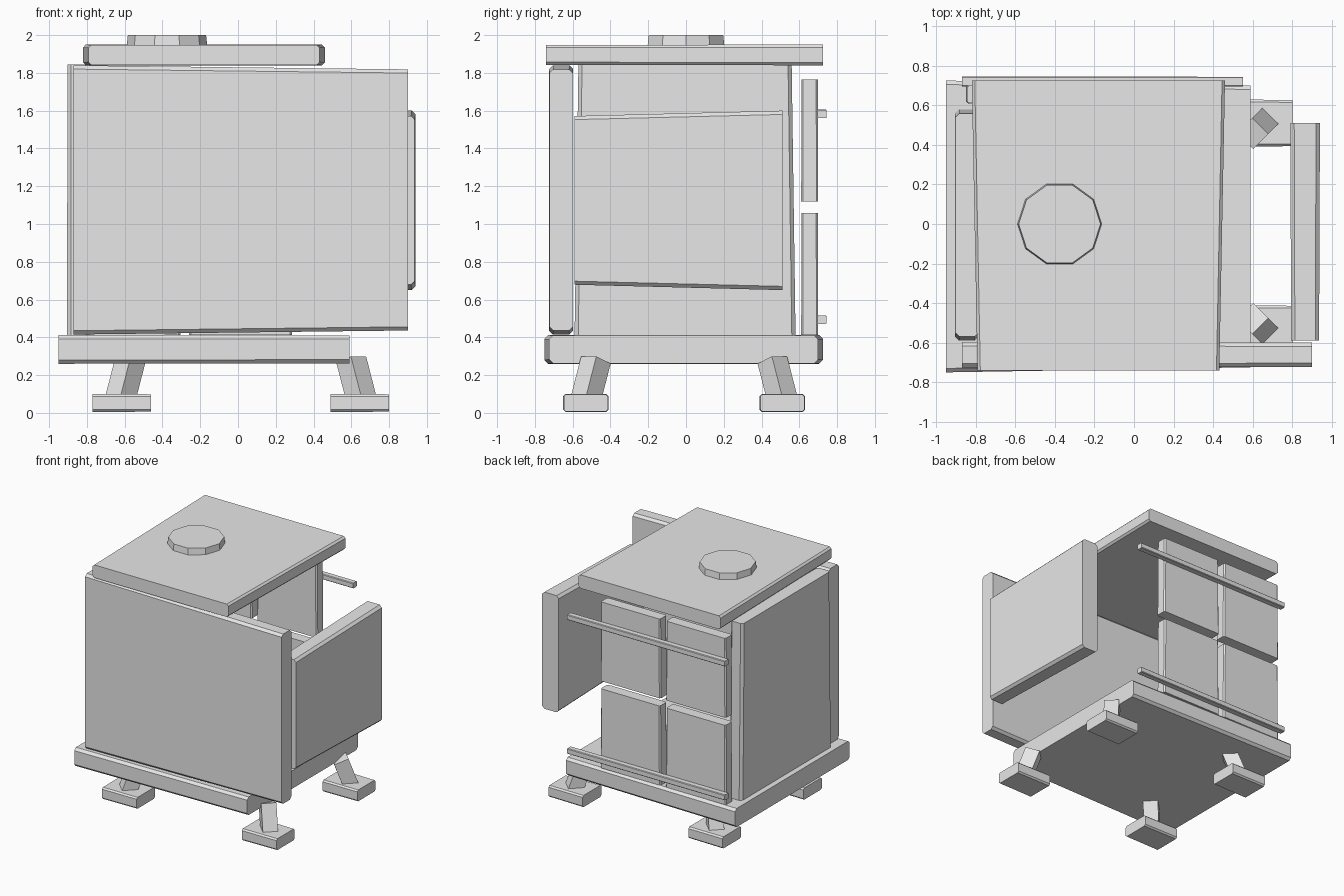
import bpy
import bmesh
from math import radians, pi
from mathutils import Matrix, Vector

if "Cube" in bpy.data.objects:
    bpy.data.objects.remove(bpy.data.objects["Cube"], do_unlink=True)

grey = bpy.data.materials.new("plain_grey")
grey.use_nodes = True
GREY = (0.8, 0.8, 0.8, 1)
grey.diffuse_color = GREY
grey.node_tree.nodes["Principled BSDF"].inputs["Base Color"].default_value = GREY


def finish(name, bm):
    mesh = bpy.data.meshes.new(name)
    bm.to_mesh(mesh)
    bm.free()
    mesh.materials.append(grey)
    obj = bpy.data.objects.new(name, mesh)
    bpy.context.collection.objects.link(obj)
    return obj


def board(name, low, high, axis, narrow=0, taper=0.96, bevel=0.02):
    """Box with chamfered edges along one axis, tapering to its narrow end."""
    low, high = Vector(low), Vector(high)
    centre, size = (low + high) / 2, high - low
    bm = bmesh.new()
    bmesh.ops.create_cube(bm, size=1, matrix=Matrix.Diagonal(size.to_4d()))
    if bevel:
        along = [e for e in bm.edges
                 if abs((e.verts[0].co - e.verts[1].co)[axis]) > size[axis] / 2]
        bmesh.ops.bevel(bm, geom=along, offset=bevel, segments=1, affect='EDGES')
    for v in bm.verts:
        if v.co[axis] * narrow > 0:
            for i in range(3):
                if i != axis:
                    v.co[i] *= taper
        v.co += centre
    return finish(name, bm)


# Base, top and the three large side panels
board("base", (-0.95, -0.75, 0.26), (0.59, 0.725, 0.412), 0, 1, 0.965)
board("top_plate", (-0.82, -0.74, 1.84), (0.46, 0.725, 1.95), 1, -1, 0.955, 0.015)
board("front_panel", (-0.87, -0.725, 0.415), (0.9, -0.597, 1.84), 0, 1, 0.97)
board("right_panel", (-0.905, -0.59, 0.412), (-0.785, 0.58, 1.845), 2, 1, 0.965)
board("left_panel", (0.79, -0.59, 0.65), (0.94, 0.51, 1.6), 1, -1, 0.94)

# Round cap on the top plate
bm = bmesh.new()
bmesh.ops.create_cone(bm, cap_ends=True, segments=10, radius1=0.214, radius2=0.207,
                      depth=0.06, matrix=Matrix.Translation((-0.376, 0, 1.97))
                      @ Matrix.Rotation(pi / 2, 4, 'Z'))
finish("top_cap", bm)

# Four back panels and the two rods across them
for col, x in (("right", -0.85), ("left", -0.26)):
    for row, z in (("lower", 0.412), ("upper", 1.12)):
        board(f"back_panel_{row}_{col}", (x, 0.61, z), (x + 0.545, 0.70, z + 0.645),
              2, 1, 0.98, 0.01)
for row, z in (("lower", 0.47), ("upper", 1.56)):
    board(f"back_rod_{row}", (-0.87, 0.695, z), (0.55, 0.745, z + 0.045), 0, 1, 0.97, 0.005)

# Splayed legs on flat feet
for side, sx in (("right", -1), ("left", 1)):
    for end, sy in (("front", -1), ("back", 1)):
        x, y = 0.015 + 0.63 * sx, -0.01 + 0.52 * sy
        tag = f"{end}_{side}"
        board(f"foot_{tag}", (x - 0.155, y - 0.12, 0.005), (x + 0.155, y + 0.12, 0.1),
              0, 1, 0.97, 0.012)
        # Square leg turned to the diagonal, leaning outward at the bottom
        outward = Vector((sx, sy, 0)).normalized()
        leg = board(f"leg_{tag}", (-0.057, -0.057, -0.25), (0.057, 0.057, 0), 2, bevel=0)
        leg.matrix_world = (Matrix.Translation((0.015 + 0.585 * sx, -0.01 + 0.467 * sy, 0.28))
                            @ Matrix.Rotation(outward.to_2d().angle_signed(Vector((1, 0))), 4, 'Z')
                            @ Matrix.Rotation(radians(-20), 4, 'Y'))
